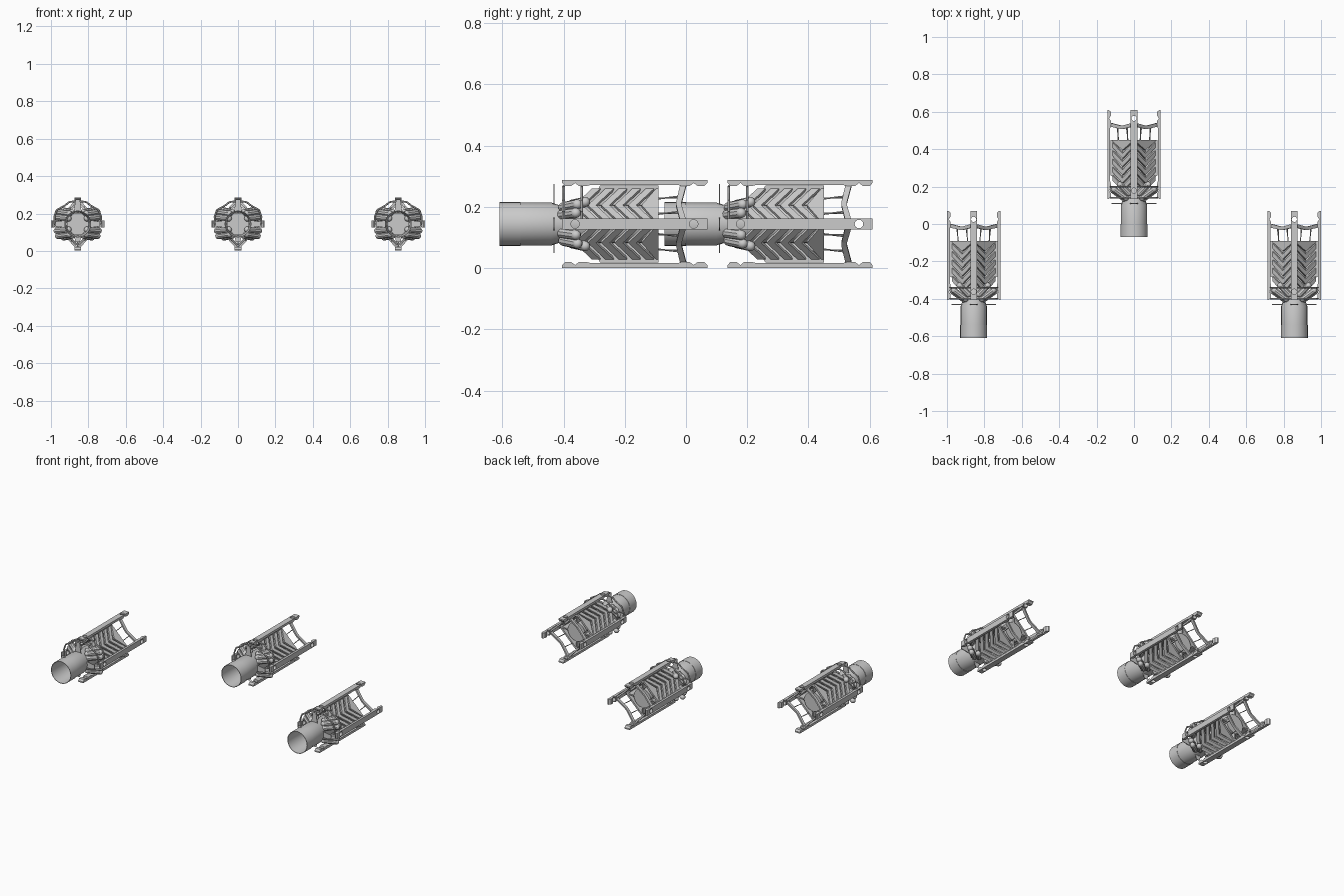
import bpy, bmesh, math
from mathutils import Matrix, Vector

if "Cube" in bpy.data.objects:
    bpy.data.objects.remove(bpy.data.objects["Cube"])

ZC = 0.144                      # height of each thruster axis
PLACES = [(-0.857, 0.0), (0.857, 0.0), (0.0, 0.54)]
parts = []


def prism(bm, pts, vec):
    a = [bm.verts.new(p) for p in pts]
    b = [bm.verts.new(Vector(p) + Vector(vec)) for p in pts]
    bm.faces.new(a)
    bm.faces.new(b[::-1])
    n = len(a)
    for i in range(n):
        bm.faces.new((a[i], b[i], b[(i + 1) % n], a[(i + 1) % n]))


def rod(bm, p, q, r, segs=8, caps=False):
    p, q = Vector(p), Vector(q)
    d = q - p
    rot = d.to_track_quat('Z', 'Y').to_matrix().to_4x4()
    bmesh.ops.create_cone(bm, cap_ends=True, segments=segs, radius1=r, radius2=r,
                          depth=d.length, matrix=Matrix.Translation((p + q) / 2) @ rot)
    if caps:
        for c in (p, q):
            bmesh.ops.create_uvsphere(bm, u_segments=segs, v_segments=6, radius=r,
                                      matrix=Matrix.Translation(c) @ rot)


def spin4(bm):
    src = bm.verts[:] + bm.edges[:] + bm.faces[:]
    for k in (1, 2, 3):
        new = bmesh.ops.duplicate(bm, geom=src)['geom']
        bmesh.ops.rotate(bm, cent=(0, 0, 0), matrix=Matrix.Rotation(k * math.pi / 2, 3, 'Y'),
                         verts=[v for v in new if isinstance(v, bmesh.types.BMVert)])


def mirror_copy(bm, axis):
    new = bmesh.ops.duplicate(bm, geom=bm.verts[:] + bm.edges[:] + bm.faces[:])['geom']
    s = Vector((1, 1, 1))
    s[axis] = -1
    bmesh.ops.scale(bm, vec=s, verts=[v for v in new if isinstance(v, bmesh.types.BMVert)])


def finish(name, bm, smooth=False, keep=True):
    bmesh.ops.recalc_face_normals(bm, faces=bm.faces[:])
    me = bpy.data.meshes.new(name)
    bm.to_mesh(me)
    bm.free()
    ob = bpy.data.objects.new(name, me)
    bpy.context.collection.objects.link(ob)
    if smooth:
        bpy.ops.object.select_all(action='DESELECT')
        ob.select_set(True)
        bpy.context.view_layer.objects.active = ob
        bpy.ops.object.shade_smooth_by_angle(angle=math.radians(35))
    if keep:
        parts.append(ob)
    return ob


# Open nozzle and inner core as one turned profile
bm = bmesh.new()
prof = [(0, -0.40), (0.060, -0.40), (0.068, -0.54), (0.069, -0.61), (0.072, -0.61), (0.072, -0.54),
        (0.070, -0.54), (0.070, -0.44), (0.062, -0.415), (0.062, -0.09), (0, -0.09)]
vs = [bm.verts.new((r, y, 0)) for r, y in prof]
es = [bm.edges.new(e) for e in zip(vs, vs[1:])]
bmesh.ops.spin(bm, geom=vs + es, cent=(0, 0, 0), axis=(0, 1, 0), angle=2 * math.pi, steps=24)
bmesh.ops.remove_doubles(bm, verts=bm.verts[:], dist=1e-4)
finish("nozzle_core", bm, True)

# Guide rails: notched side profile with a round hole near each end
bm = bmesh.new()
side = [(-0.405, .135), (-0.395, .124), (-0.375, .124), (-0.362, .134), (-0.35, .124), (-0.325, .124),
        (-0.31, .128), (-0.03, .128), (-0.012, .124), (0.012, .124), (0.025, .134), (0.038, .124),
        (0.06, .124), (0.07, .135), (0.07, .143), (-0.405, .143)]
prism(bm, [(-0.018, y, r) for y, r in side], (0.036, 0, 0))
rail = finish("rail_blank", bm, keep=False)
bm = bmesh.new()
for y in (-0.362, 0.025):
    rod(bm, (0, y, 0.10), (0, y, 0.16), 0.014, 16)
cutter = finish("rail_hole_cutter", bm, keep=False)
cutter.hide_render = True
mod = rail.modifiers.new("holes", 'BOOLEAN')
mod.object = cutter
mod.operation = 'DIFFERENCE'
mod.solver = 'EXACT'
dg = bpy.context.evaluated_depsgraph_get()
bm = bmesh.new()
bm.from_object(rail, dg)
for ob in (rail, cutter):
    bpy.data.objects.remove(ob)
spin4(bm)
finish("guide_rails", bm)

# Swept louvre slats forming a diamond between the rails
bm = bmesh.new()
R = 0.124
m = Vector((R / 2, 0, R / 2))
a = Vector((0.008, 0, R - 0.008))
inward = (-0.008, 0, -0.008)


def slat(m0, m1, a0, a1):
    Y = Vector((0, 1, 0))
    prism(bm, [m + Y * m0, m + Y * m1, a + Y * a1, a + Y * a0], inward)


for i in range(5):
    y = -0.365 + 0.044 * i
    slat(y, y + 0.027, y + 0.058, y + 0.085)
slat(-0.145, -0.09, -0.098, -0.09)
new = bmesh.ops.duplicate(bm, geom=bm.verts[:] + bm.edges[:] + bm.faces[:])['geom']
for v in new:
    if isinstance(v, bmesh.types.BMVert):
        v.co = Vector((v.co.z, v.co.y, v.co.x))
spin4(bm)
finish("louvre_slats", bm)

# Thin webs joining core to rails
bm = bmesh.new()
prism(bm, [(-0.004, -0.33, 0.05), (-0.004, -0.28, 0.126), (-0.004, -0.09, 0.126),
           (-0.004, -0.09, 0.05)], (0.008, 0, 0))
spin4(bm)
finish("rail_webs", bm)

# Rear frame bars and thin tie rods
bm = bmesh.new()
for p, q in (((0, 0.126), (0.055, 0.066)), ((0.126, 0), (0.066, 0.055))):
    prism(bm, [(p[0], -0.018, p[1]), (p[0], 0.002, p[1]), (q[0], -0.014, q[1]),
               (q[0], -0.032, q[1])], (0.007, 0, 0.007))
prism(bm, [(0.055, -0.032, 0.066), (0.055, -0.014, 0.066), (0.066, -0.014, 0.055),
           (0.066, -0.032, 0.055)], (0.007, 0, 0.007))
for x in (0.035, 0.085):
    rod(bm, (x, -0.10, 0.116 - x), (x, -0.012, 0.127 - x), 0.0025, 6)
spin4(bm)
finish("rear_frame", bm)

# Thin collar blades behind the nozzle
bm = bmesh.new()
for ang, ext in ((0, .13), (90, .12), (180, .095), (270, .12)):
    rot = Matrix.Rotation(math.radians(ang), 3, 'Y')
    prism(bm, [rot @ Vector(p) for p in ((-.022, -.433, .055), (.022, -.433, .055),
          (.012, -.433, ext), (-.012, -.433, ext))], (0, 0.004, 0))
finish("collar_blades", bm)

# Rounded canisters fanning out around the front
bm = bmesh.new()
for x0, z0, x1, z1, y in ((.05, .03, .112, .036, -.405), (.045, .055, .105, .064, -.40),
                          (.03, .062, .075, .072, -.375)):
    rod(bm, (x0, y, z0), (x1, y + 0.045, z1), 0.017, 10, True)
mirror_copy(bm, 0)
mirror_copy(bm, 2)
finish("canisters", bm, True)

# Bent pipes looping over the canisters
bm = bmesh.new()
for y in (-0.40, -0.34):
    path = [(0, .122), (.045, .118), (.07, .098), (.112, .075), (.125, .04), (.122, 0)]
    for p, q in zip(path, path[1:]):
        rod(bm, (p[0], y, p[1]), (q[0], y, q[1]), 0.005, 6)
mirror_copy(bm, 0)
finish("bent_pipes", bm)

# Three identical thrusters
for n, (x, y) in enumerate(PLACES):
    for ob in parts:
        c = ob if n == 0 else ob.copy()
        if n:
            bpy.context.collection.objects.link(c)
        c.location = (x, y, ZC)
